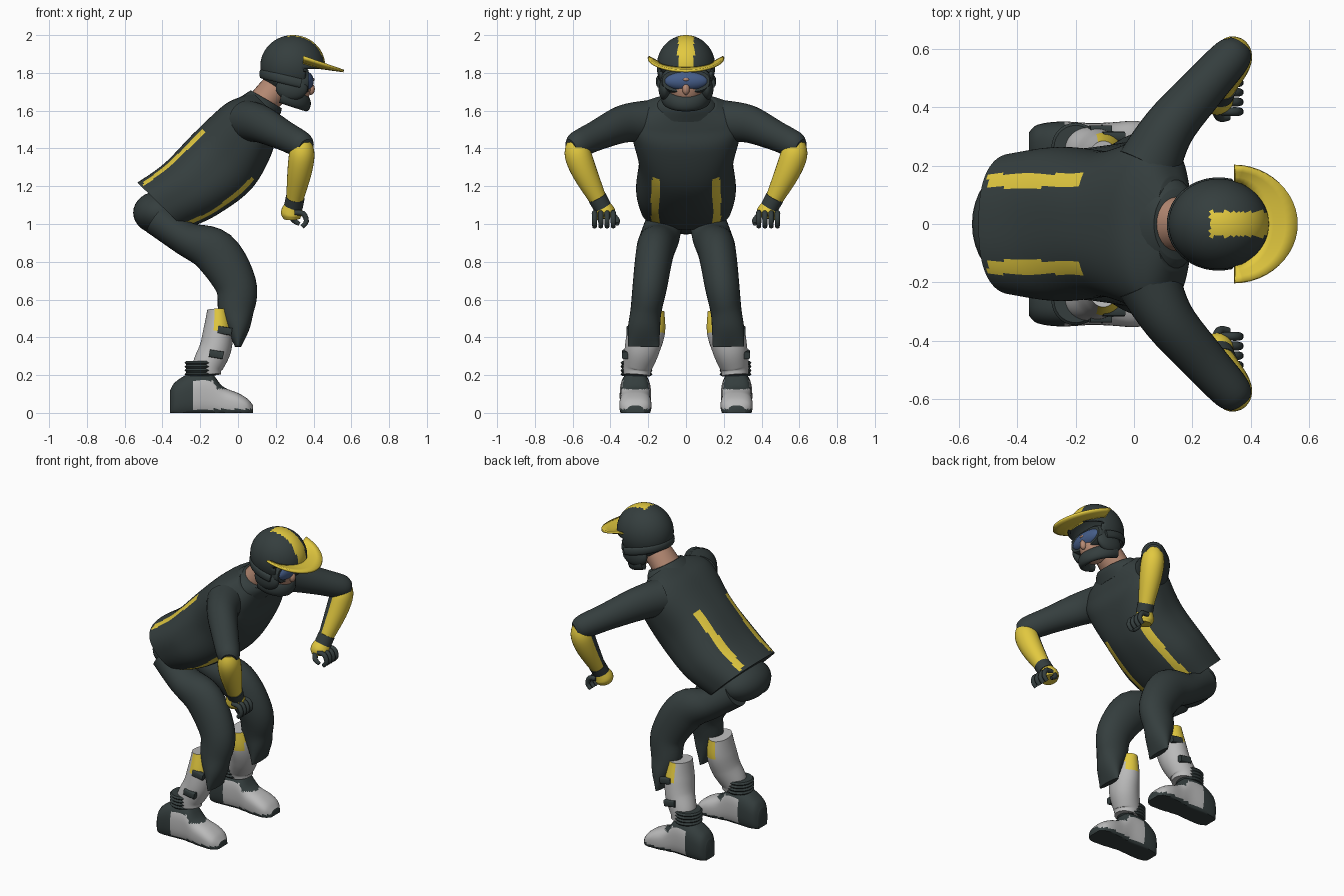
import bpy, bmesh, math
from mathutils import Vector

cube = bpy.data.objects.get("Cube")
if cube:
    bpy.data.objects.remove(cube, do_unlink=True)


def material(name, rgb):
    m = bpy.data.materials.new(name)
    m.use_nodes = True
    m.diffuse_color = (*rgb, 1)
    m.node_tree.nodes["Principled BSDF"].inputs["Base Color"].default_value = (*rgb, 1)
    return m


DARK = material("dark cloth", (0.035, 0.048, 0.048))
YELLOW = material("yellow", (0.76, 0.58, 0.05))
GREY = material("boot grey", (0.49, 0.49, 0.49))
SKIN = material("skin", (0.46, 0.25, 0.17))
BLUE = material("lens blue", (0.06, 0.11, 0.25))
X, Y, Z = Vector((1, 0, 0)), Vector((0, 1, 0)), Vector((0, 0, 1))


def finish(name, bm, mats, rule=None):
    """Turn a bmesh into a smooth object, choosing materials by a face rule."""
    bmesh.ops.recalc_face_normals(bm, faces=bm.faces)
    bm.normal_update()
    for f in bm.faces:
        if rule:
            f.material_index = int(rule(f.calc_center_median(), f.normal))
    mesh = bpy.data.meshes.new(name)
    bm.to_mesh(mesh)
    bm.free()
    for m in mats:
        mesh.materials.append(m)
    obj = bpy.data.objects.new(name, mesh)
    bpy.context.collection.objects.link(obj)
    bpy.ops.object.select_all(action='DESELECT')
    obj.select_set(True)
    bpy.context.view_layer.objects.active = obj
    bpy.ops.object.shade_smooth_by_angle(angle=math.radians(45))
    return obj


def spline(pts, steps):
    """Smooth interpolation through the stations."""
    pts = [Vector(p) for p in pts]
    out = []
    for i in range(len(pts) - 1):
        p0, p1, p2, p3 = pts[max(i - 1, 0)], pts[i], pts[i + 1], pts[min(i + 2, len(pts) - 1)]
        for k in range(steps):
            t = k / steps
            out.append(p1 + (p2 - p0) * (t / 2) + (p0 * 2 - p1 * 5 + p2 * 4 - p3) * (t * t / 2)
                       + (p1 * 3 - p0 - p2 * 3 + p3) * (t ** 3 / 2))
    return out + [pts[-1]]


def loft(name, stations, mats, ref=Y, side=1, axis=None, power=2, seg=28, steps=5,
         rule=None, floor=False):
    """Sweep ovals (x, y, z, half size along ref, other half size) along a path."""
    st = spline(stations, steps)
    bm, rings = bmesh.new(), []
    for i, s in enumerate(st):
        t = axis or Vector(st[min(i + 1, len(st) - 1)][:3]) - Vector(st[max(i - 1, 0)][:3])
        t = t.normalized()
        u = (ref - t * ref.dot(t)).normalized()
        v = t.cross(u)
        ring = []
        for k in range(seg):
            a = 2 * math.pi * k / seg
            c, d = math.cos(a), math.sin(a)
            c = math.copysign(abs(c) ** (2 / power), c)
            d = math.copysign(abs(d) ** (2 / power), d)
            p = Vector(s[:3]) + u * c * s[3] + v * d * s[4]
            if floor:
                p.z = max(p.z, 0)
            ring.append(bm.verts.new((p.x, p.y * side, p.z)))
        rings.append(ring)
    for r, q in zip(rings, rings[1:]):
        for k in range(seg):
            bm.faces.new((r[k], r[(k + 1) % seg], q[(k + 1) % seg], q[k]))
    bm.faces.new(rings[0])
    bm.faces.new(rings[-1])
    return finish(name, bm, mats, rule)


def ball(name, centre, radii, mats, rule=None, keep=None, seg=32):
    bm = bmesh.new()
    bmesh.ops.create_uvsphere(bm, u_segments=seg, v_segments=seg // 2, radius=1)
    for v in bm.verts:
        v.co = Vector(centre) + Vector(a * b for a, b in zip(v.co, radii))
    if keep:
        gone = [f for f in bm.faces if not keep(f.calc_center_median())]
        bmesh.ops.delete(bm, geom=gone, context='FACES')
    return finish(name, bm, mats, rule)


# Jacket with front and back stripes
def jacket_stripe(c, n):
    back = n.z > 0.2 and -0.5 < c.x < -0.18 and 0.125 < abs(c.y) < 0.172
    front = n.z < 0.1 and c.z < 1.24 and c.x > -0.3 and 0.14 < abs(c.y) < 0.185
    return back or front


loft("jacket", [(-0.405, 0, 1.095, 0.242, 0.178), (-0.25, 0, 1.185, 0.264, 0.195),
                (-0.08, 0, 1.335, 0.25, 0.212), (0.05, 0, 1.5, 0.29, 0.18),
                (0.1, 0, 1.58, 0.28, 0.13), (0.14, 0, 1.635, 0.16, 0.085)],
     [DARK, YELLOW], axis=Vector((0.7, 0, 0.72)), power=2.5, seg=128, steps=10, rule=jacket_stripe)
loft("collar", [(0.1, 0, 1.6, 0.19, 0.12), (0.135, 0, 1.64, 0.15, 0.105),
                (0.15, 0, 1.66, 0.12, 0.095)], [DARK], axis=Vector((0.5, 0, 0.86)))
ball("trouser_seat", (-0.415, 0, 1.06), (0.14, 0.19, 0.115), [DARK])
loft("neck", [(0.13, 0, 1.64, 0.095, 0.08), (0.2, 0, 1.72, 0.085, 0.08),
              (0.27, 0, 1.8, 0.07, 0.07)], [SKIN])

# Helmet, open over the face, with a stripe on the crown
helmet = ball("helmet", (0.29, 0, 1.835), (0.172, 0.155, 0.165), [DARK, YELLOW], seg=72,
              rule=lambda c, n: abs(c.y) < 0.043 and c.x > 0.26 and c.z > 1.8,
              keep=lambda c: c.z > 1.715 and not (c.x > 0.355 and c.z < 1.825))
shell = helmet.modifiers.new("shell", 'SOLIDIFY')
shell.thickness = 0.015
ball("face", (0.305, 0, 1.735), (0.083, 0.09, 0.115), [SKIN])
ball("nose", (0.385, 0, 1.715), (0.022, 0.02, 0.032), [SKIN], seg=16)
loft("goggle_frame", [(0.29, 0, 1.76, 0.135, 0.075), (0.35, 0, 1.76, 0.132, 0.07),
                      (0.372, 0, 1.757, 0.125, 0.058)], [DARK], axis=X, power=2.6, seg=40)
ball("goggle_lens", (0.355, 0, 1.757), (0.046, 0.121, 0.052), [BLUE])
ball("nose_bridge", (0.385, 0, 1.765), (0.021, 0.022, 0.012), [SKIN], seg=16)
arc = [math.radians(a) for a in range(75, 286, 10)]
loft("helmet_band", [(0.29 + 0.168 * math.cos(a), 0.15 * math.sin(a),
                      1.755 - 0.04 * math.cos(a), 0.024, 0.01) for a in arc],
     [DARK], ref=Z, seg=12, steps=1)
arc = [math.radians(a) for a in range(-100, 101, 20)]
loft("chin_guard", [(0.25 + 0.11 * math.cos(a), 0.107 * math.sin(a),
                     1.675 - 0.037 * math.cos(a), 0.042, 0.026) for a in arc],
     [DARK], ref=Z, seg=16, steps=2)

# Sun peak: a dished crescent whose ends sweep up
bm = bmesh.new()
rows = []
for i in range(25):
    a = math.radians(-90 + 7.5 * i)
    row = []
    for k in range(4):
        f = k / 3
        x = 0.345 + (0.09 + 0.125 * f) * math.cos(a)
        y = (0.145 + 0.055 * f) * math.sin(a)
        inner_z = 1.855 - 0.028 * math.cos(a)
        outer_z = 1.885 - 0.075 * math.cos(a)
        row.append(bm.verts.new((x, y, inner_z + (outer_z - inner_z) * f)))
    rows.append(row)
for r, q in zip(rows, rows[1:]):
    for k in range(3):
        bm.faces.new((r[k], r[k + 1], q[k + 1], q[k]))
peak = finish("sun_peak", bm, [YELLOW])
mod = peak.modifiers.new("thickness", 'SOLIDIFY')
mod.thickness = 0.014
mod.offset = 0


def foot_colour(c, n):
    ankle = c.z > 0.125 and -0.14 < c.x < -0.04 and n.x > 0.3
    return c.z < 0.02 or c.x < -0.24 or c.z > 0.17 or ankle


for s, label in ((1, "left"), (-1, "right")):
    # Helmet cheek
    ball(label + "_helmet_cheek", (0.285, 0.112 * s, 1.72), (0.085, 0.034, 0.065), [DARK])

    # Arm
    loft(label + "_sleeve", [(0.05, 0.2, 1.545, 0.11, 0.11), (0.12, 0.33, 1.53, 0.1, 0.09),
                             (0.24, 0.47, 1.47, 0.08, 0.078), (0.335, 0.575, 1.42, 0.07, 0.068),
                             (0.362, 0.61, 1.405, 0.045, 0.045)], [DARK], ref=Z, side=s)
    inner = Vector((-0.75, -0.66 * s, 0))
    loft(label + "_forearm", [(0.34, 0.58, 1.435, 0.05, 0.05), (0.338, 0.573, 1.37, 0.067, 0.07),
                              (0.325, 0.535, 1.27, 0.064, 0.066), (0.3, 0.465, 1.13, 0.045, 0.046)],
         [YELLOW, DARK], ref=X, side=s, rule=lambda c, n: n.dot(inner) > 0.72)
    loft(label + "_cuff", [(0.303, 0.47, 1.14, 0.05, 0.05), (0.293, 0.443, 1.09, 0.05, 0.048)],
         [DARK], ref=X, side=s)
    loft(label + "_glove", [(0.292, 0.45, 1.1, 0.045, 0.045), (0.285, 0.432, 1.06, 0.058, 0.058),
                            (0.285, 0.425, 1.03, 0.045, 0.05)], [YELLOW], ref=X, side=s)
    for k in range(4):
        y = 0.385 + 0.033 * k
        loft(f"{label}_finger_{k + 1}", [(0.3, y, 1.06, 0.014, 0.014), (0.345, y, 1.055, 0.015, 0.015),
                                         (0.362, y, 1.015, 0.014, 0.014), (0.34, y, 0.985, 0.012, 0.012)],
             [DARK], side=s, seg=10, steps=3)
    loft(label + "_thumb", [(0.28, 0.39, 1.05, 0.017, 0.017), (0.295, 0.365, 1.02, 0.015, 0.015),
                            (0.325, 0.365, 1.0, 0.011, 0.011)], [DARK], side=s, seg=10)

    # Leg
    loft(label + "_trouser_leg", [(-0.43, 0.11, 1.03, 0.095, 0.09), (-0.28, 0.14, 0.925, 0.105, 0.09),
                                  (-0.12, 0.165, 0.85, 0.1, 0.122), (-0.012, 0.19, 0.68, 0.092, 0.11),
                                  (-0.01, 0.212, 0.54, 0.082, 0.095), (0, 0.222, 0.45, 0.085, 0.064),
                                  (0.0, 0.225, 0.35, 0.083, 0.016)], [DARK], side=s)

    # Boot
    loft(label + "_boot_shaft", [(-0.105, 0.2, 0.545, 0.085, 0.058), (-0.105, 0.21, 0.44, 0.1, 0.078),
                                 (-0.12, 0.232, 0.34, 0.093, 0.084), (-0.16, 0.255, 0.25, 0.078, 0.08),
                                 (-0.16, 0.26, 0.2, 0.07, 0.07)],
         [GREY, YELLOW], side=s, seg=40, steps=8,
         rule=lambda c, n: abs(n.y) > 0.5 and c.z > 0.43 and -0.125 < c.x < -0.05)
    loft(label + "_ankle_bellows", [(-0.2, 0.262, 0.195 + 0.01 * k, 0.076 + 0.009 * (k % 2),
                                     0.074 + 0.009 * (k % 2)) for k in range(9)],
         [DARK], side=s, axis=Z, steps=1)
    foot = [(-0.36, 0.12, 0.045), (-0.33, 0.165, 0.072), (-0.25, 0.21, 0.083), (-0.15, 0.215, 0.078),
            (-0.08, 0.14, 0.08), (0, 0.105, 0.085), (0.05, 0.075, 0.075), (0.08, 0.04, 0.045)]
    loft(label + "_boot_foot", [(x, 0.268, h / 2 - 0.015, w, h / 2 + 0.015) for x, h, w in foot],
         [GREY, DARK], side=s, axis=X, power=2.6, seg=44, steps=8, rule=foot_colour, floor=True)
    for k, (x, y, z) in enumerate(((-0.07, 0.3, 0.435), (-0.115, 0.322, 0.31))):
        loft(f"{label}_buckle_{k + 1}", [(x - 0.037, y, z + 0.006, 0.016, 0.02),
                                         (x + 0.037, y, z - 0.006, 0.016, 0.02)],
             [DARK], side=s, power=5, seg=16, steps=1)
